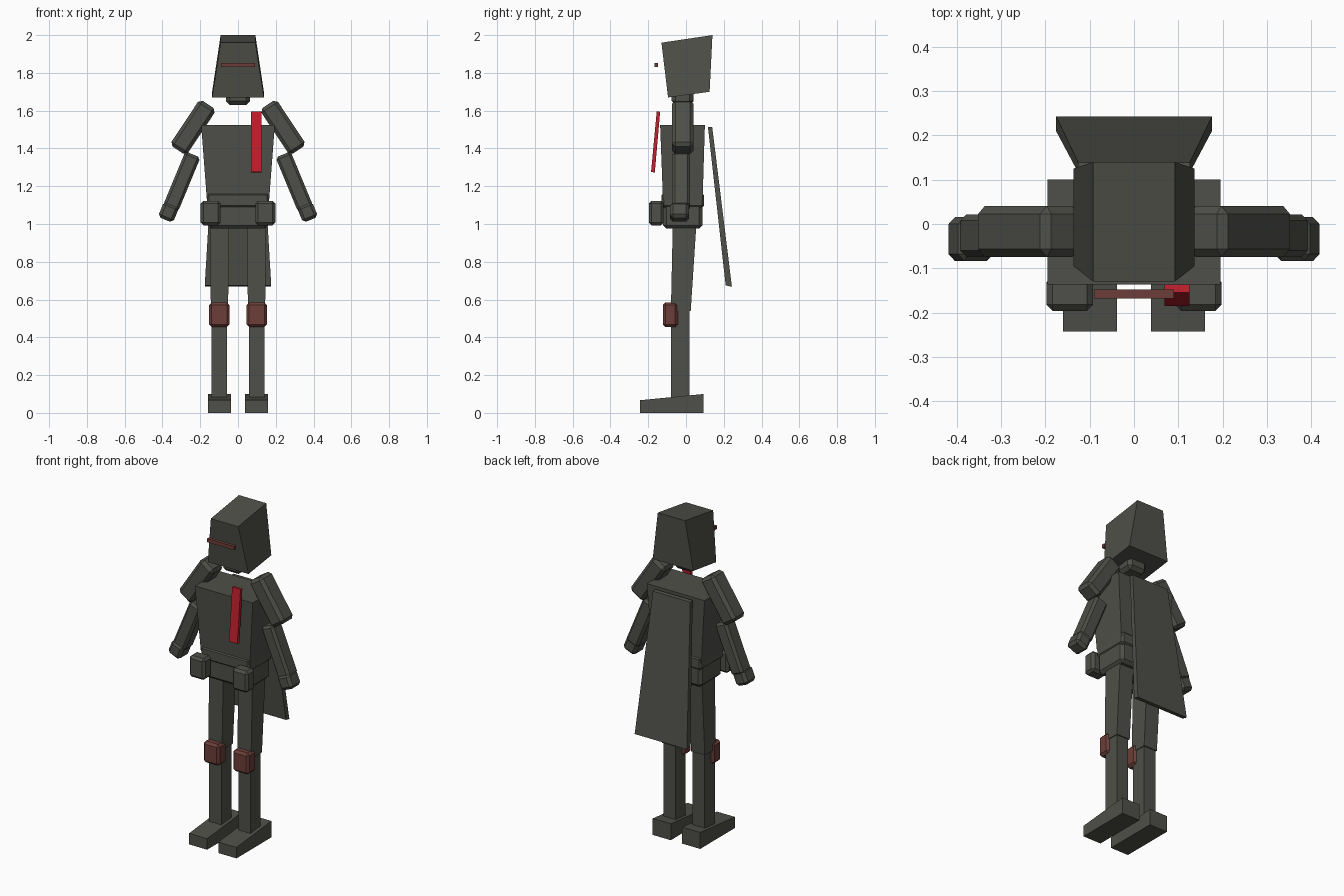
import bpy, bmesh, math
from mathutils import Matrix, Vector

if "Cube" in bpy.data.objects:
    bpy.data.objects.remove(bpy.data.objects["Cube"])


def material(name, rgb):
    m = bpy.data.materials.new(name)
    m.diffuse_color = (*rgb, 1)
    m.use_nodes = True
    m.node_tree.nodes["Principled BSDF"].inputs["Base Color"].default_value = m.diffuse_color
    return m


GREY = material("charcoal grey", (0.078, 0.078, 0.067))
BROWN = material("rust brown", (0.150, 0.048, 0.040))
RED = material("bright red", (0.515, 0.0144, 0.026))


def finish(name, bm, mat, bevel=0):
    bmesh.ops.recalc_face_normals(bm, faces=bm.faces[:])
    mesh = bpy.data.meshes.new(name)
    bm.to_mesh(mesh)
    bm.free()
    mesh.materials.append(mat)
    ob = bpy.data.objects.new(name, mesh)
    bpy.context.collection.objects.link(ob)
    if bevel:
        mod = ob.modifiers.new("chamfer", 'BEVEL')
        mod.width = bevel
        mod.segments = 1
    return ob


def box(name, center, size, mat=GREY, bevel=0, tilt=0):
    """Box turned by tilt degrees about y, with optional chamfer."""
    bm = bmesh.new()
    bmesh.ops.create_cube(bm, size=1)
    mtx = (Matrix.Translation(center) @ Matrix.Rotation(math.radians(tilt), 4, 'Y')
           @ Matrix.Diagonal((*size, 1)))
    bmesh.ops.transform(bm, matrix=mtx, verts=bm.verts[:])
    return finish(name, bm, mat, bevel)


def wedge(name, profile, mat=GREY, cx=0):
    """Solid from a side outline of (half width, y, z) points."""
    bm = bmesh.new()
    left = [bm.verts.new((cx - w, y, z)) for w, y, z in profile]
    right = [bm.verts.new((cx + w, y, z)) for w, y, z in profile]
    bm.faces.new(left)
    bm.faces.new(right[::-1])
    n = len(profile)
    for i in range(n):
        j = (i + 1) % n
        bm.faces.new((left[i], right[i], right[j], left[j]))
    return finish(name, bm, mat)


# Helmet, visor and neck
wedge("helmet", [(0.137, -0.095, 1.67), (0.137, 0.125, 1.70),
                 (0.092, 0.14, 2.0), (0.092, -0.13, 1.96)])
box("visor", (0, -0.158, 1.842), (0.18, 0.02, 0.022), BROWN)
box("neck", (0, -0.018, 1.68), (0.125, 0.115, 0.10), bevel=0.02)

# Torso, waist and hips
wedge("torso", [(0.165, -0.122, 1.13), (0.165, 0.088, 1.13),
                (0.195, 0.10, 1.525), (0.195, -0.137, 1.525)])
box("waist", (0, -0.017, 1.125), (0.33, 0.225, 0.08), bevel=0.012)
box("hips", (0, -0.017, 1.05), (0.32, 0.21, 0.15), bevel=0.018)

# Chest strap, leaning back at the top
wedge("chest_strap", [(0.028, -0.185, 1.275), (0.028, -0.165, 1.273),
                      (0.028, -0.137, 1.594), (0.028, -0.155, 1.596)], RED, cx=0.097)

# Cape flaring down the back
wedge("cape", [(0.176, 0.21, 0.675), (0.176, 0.243, 0.668),
               (0.126, 0.139, 1.512), (0.126, 0.116, 1.515)])

for s, side in ((-1, "left"), (1, "right")):
    # Arms
    box("upper_arm_" + side, (s * 0.238, -0.017, 1.512), (0.105, 0.115, 0.29),
        bevel=0.018, tilt=-s * 33.5)
    box("forearm_" + side, (s * 0.298, -0.026, 1.225), (0.086, 0.095, 0.31),
        bevel=0.014, tilt=-s * 22.5)
    box("hand_" + side, (s * 0.368, -0.034, 1.063), (0.086, 0.10, 0.088),
        bevel=0.016, tilt=-s * 22.5)
    # Belt pouches
    box("pouch_" + side, (s * 0.145, -0.157, 1.058), (0.105, 0.078, 0.13), bevel=0.014)
    # Legs, knee pads and boots
    wedge("thigh_" + side, [(0.046, -0.08, 0.54), (0.046, 0.025, 0.54),
                            (0.048, 0.055, 1.0), (0.048, -0.07, 1.0)], cx=s * 0.098)
    box("shin_" + side, (s * 0.098, -0.03, 0.32), (0.082, 0.097, 0.48))
    box("knee_pad_" + side, (s * 0.099, -0.083, 0.52), (0.108, 0.08, 0.13), BROWN, bevel=0.014)
    wedge("boot_" + side, [(0.061, -0.243, 0), (0.061, 0.092, 0),
                           (0.061, 0.092, 0.10), (0.061, -0.243, 0.067)], cx=s * 0.099)
